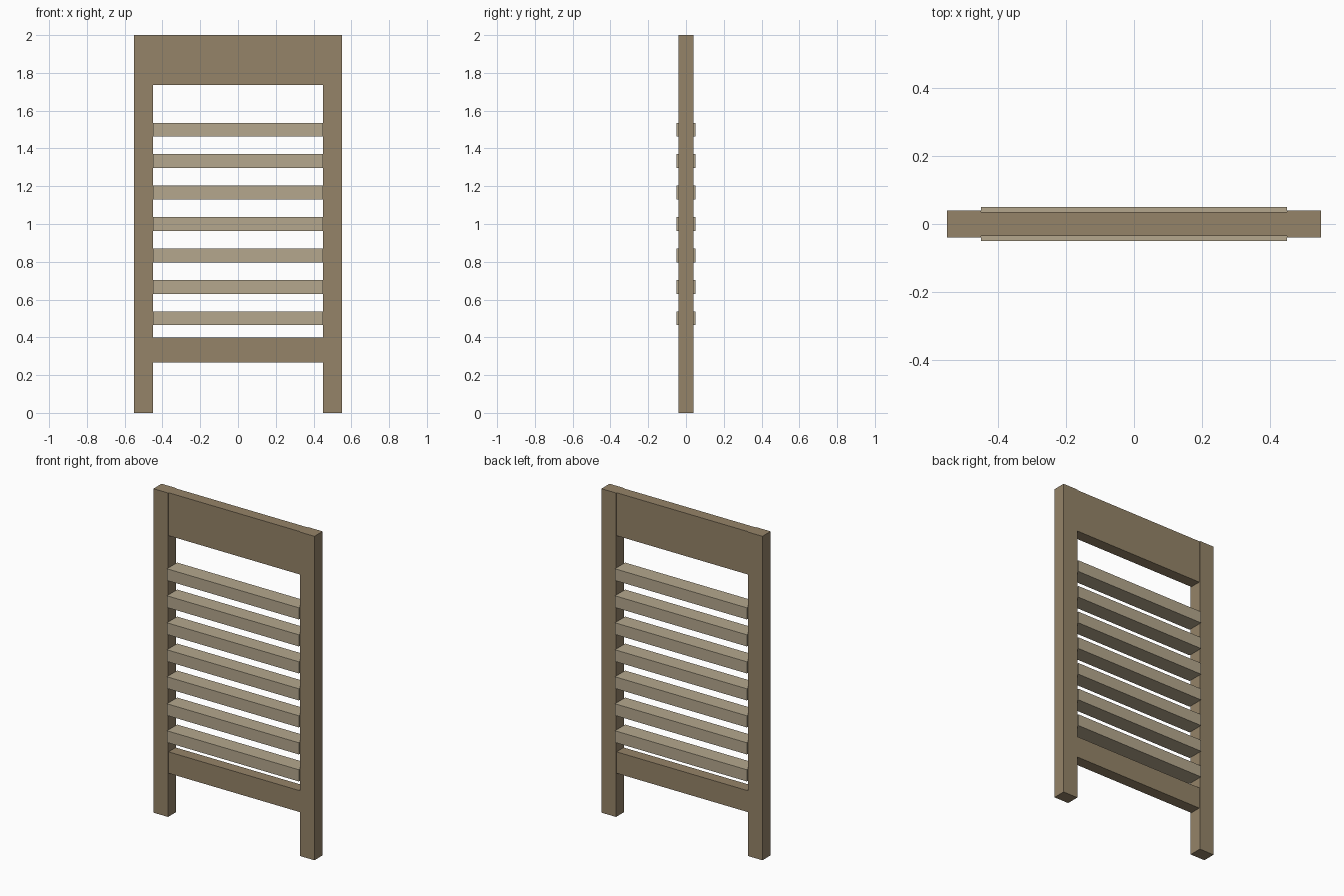
import bpy

if "Cube" in bpy.data.objects:
    bpy.data.objects.remove(bpy.data.objects["Cube"])


def material(name, colour):
    mat = bpy.data.materials.new(name)
    mat.diffuse_color = (*colour, 1.0)
    mat.use_nodes = True
    mat.node_tree.nodes["Principled BSDF"].inputs["Base Color"].default_value = mat.diffuse_color
    return mat


frame_wood = material("frame_wood", (0.30, 0.23, 0.14))
slat_wood = material("slat_wood", (0.46, 0.39, 0.27))


def board(name, x, y, z, mat):
    """Box spanning the given (low, high) ranges."""
    spans = (x, y, z)
    bpy.ops.mesh.primitive_cube_add(size=1, location=[(a + b) / 2 for a, b in spans])
    obj = bpy.context.object
    obj.name = name
    obj.scale = [b - a for a, b in spans]
    bpy.ops.object.transform_apply(location=False, rotation=False, scale=True)
    obj.data.materials.append(mat)
    return obj


# Side posts
board("left_post", (-0.55, -0.45), (-0.04, 0.04), (0, 2), frame_wood)
board("right_post", (0.45, 0.55), (-0.04, 0.04), (0, 2), frame_wood)

# Rails, slightly thinner than the posts
board("top_rail", (-0.455, 0.455), (-0.035, 0.035), (1.735, 2), frame_wood)
board("bottom_rail", (-0.455, 0.455), (-0.035, 0.035), (0.268, 0.40), frame_wood)

# Evenly spaced slats, standing proud of the posts front and back
for i in range(7):
    zc = 0.5 + i / 6
    board(f"slat_{i + 1}", (-0.45, 0.45), (-0.05, 0.05), (zc - 0.036, zc + 0.036), slat_wood)
